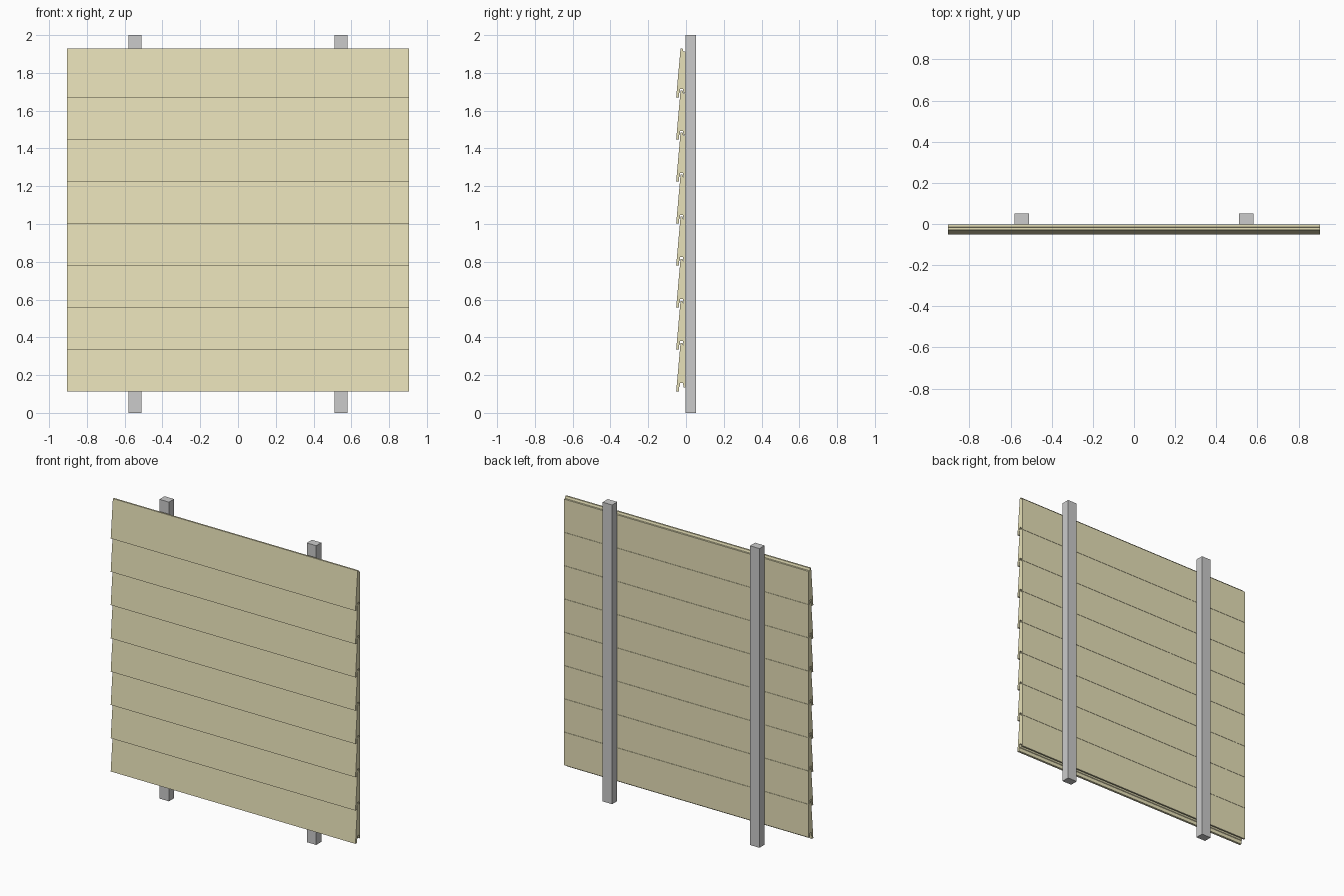
import bpy, bmesh
from mathutils import Matrix

if "Cube" in bpy.data.objects:
    bpy.data.objects.remove(bpy.data.objects["Cube"])

HALF_LENGTH = 0.905
PITCH = 0.2225
BACK = -0.002          # plane where boards meet posts


def add_object(name, bm):
    bmesh.ops.recalc_face_normals(bm, faces=bm.faces)
    mesh = bpy.data.meshes.new(name)
    bm.to_mesh(mesh)
    bm.free()
    obj = bpy.data.objects.new(name, mesh)
    bpy.context.collection.objects.link(obj)
    return obj


# Cladding colour
wood = bpy.data.materials.new("pale_cladding")
wood.diffuse_color = (0.80, 0.75, 0.48, 1)
wood.use_nodes = True
wood.node_tree.nodes["Principled BSDF"].inputs["Base Color"].default_value = wood.diffuse_color

# Tongue-and-groove board section (y from back plane, z from board bottom)
section = [
    (-0.050, 0.000), (-0.035, 0.000), (-0.034, 0.023),     # front drip lip
    (-0.031, 0.026), (-0.029, 0.045), (-0.014, 0.045),     # groove
    (-0.011, 0.022), (0.000, 0.022),                       # back lower edge
    (0.000, 0.243), (-0.012, 0.243),                       # back shoulder
    (-0.016, 0.258), (-0.027, 0.258),                      # tongue
]

# Horizontal boards, stacked upward
bm = bmesh.new()
face = bm.faces.new([bm.verts.new((-HALF_LENGTH, y + BACK, z)) for y, z in section])
ext = bmesh.ops.extrude_face_region(bm, geom=[face])
verts = [v for v in ext["geom"] if isinstance(v, bmesh.types.BMVert)]
bmesh.ops.translate(bm, verts=verts, vec=(2 * HALF_LENGTH, 0, 0))
boards = add_object("cladding_boards", bm)
boards.location.z = 0.113
boards.data.materials.append(wood)
stack = boards.modifiers.new("stack", 'ARRAY')
stack.count = 8
stack.use_relative_offset = False
stack.use_constant_offset = True
stack.constant_offset_displace = (0, 0, PITCH)

# Two upright posts behind the boards
for side, name in ((-1, "left_post"), (1, "right_post")):
    bm = bmesh.new()
    bmesh.ops.create_cube(bm, size=1, matrix=Matrix.Translation((side * 0.545, BACK + 0.027, 1))
                          @ Matrix.Diagonal((0.07, 0.054, 2, 1)))
    add_object(name, bm)
